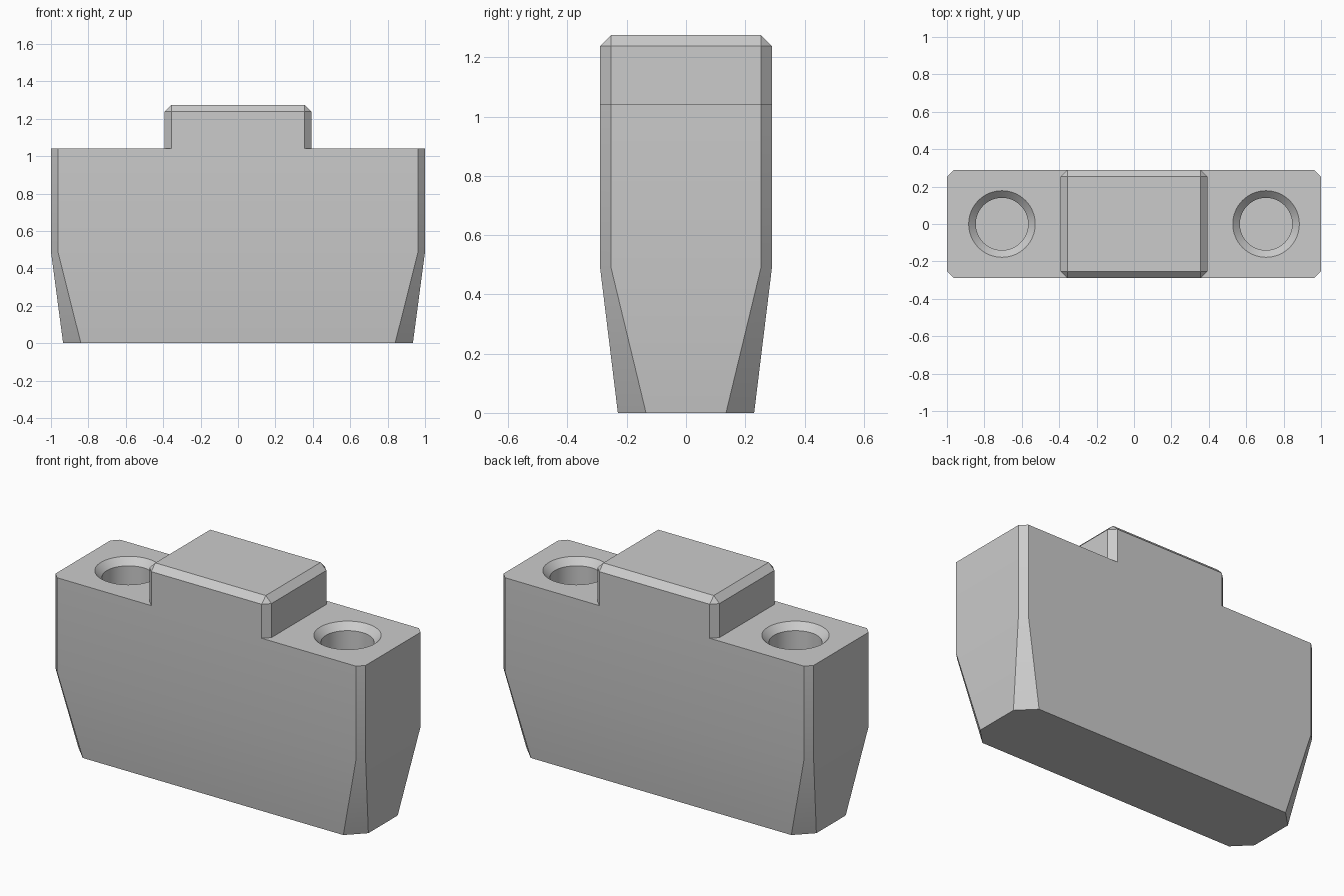
import bpy, bmesh, math

if "Cube" in bpy.data.objects:
    bpy.data.objects.remove(bpy.data.objects["Cube"], do_unlink=True)

# One plain grey material
grey = bpy.data.materials.new("plain grey")
grey.use_nodes = True
colour = (0.6, 0.6, 0.6, 1)
grey.diffuse_color = colour
grey.node_tree.nodes["Principled BSDF"].inputs["Base Color"].default_value = colour

HALF_Y, CHAMFER = 0.29, 0.037
SHOULDER_Z, TOP_Z = 1.04, 1.275
KEY_X = 0.393                      # half width of the raised centre block
SPLIT = KEY_X - CHAMFER


def make_object(name, bm):
    bmesh.ops.recalc_face_normals(bm, faces=bm.faces)
    mesh = bpy.data.meshes.new(name)
    bm.to_mesh(mesh)
    bm.free()
    mesh.materials.append(grey)
    obj = bpy.data.objects.new(name, mesh)
    bpy.context.collection.objects.link(obj)
    return obj


def ring(bm, hx, hy, c, z, split=None):
    """Rectangle with cut corners; split adds points on the long sides."""
    front = [(-(hx - c), -hy), (hx - c, -hy)]
    if split:
        front[1:1] = [(-split, -hy), (split, -hy)]
    half = front + [(hx, c - hy)]
    pts = half + [(-x, -y) for x, y in half]
    # each half ends with one side corner, so add its partner
    n = len(half)
    pts = half + [(hx, hy - c)] + [(-x, -y) for x, y in front] + [(-hx, hy - c), (-hx, c - hy)]
    return [bm.verts.new((x, y, z)) for x, y in pts]


def loft(bm, rings):
    for a, b in zip(rings, rings[1:]):
        n = len(a)
        for i in range(n):
            j = (i + 1) % n
            bm.faces.new((a[i], a[j], b[j], b[i]))


# Tapered body and raised block, welded into one solid
bm = bmesh.new()
body = [ring(bm, 0.935, 0.23, 0.095, 0, SPLIT),
        ring(bm, 1.0, HALF_Y, CHAMFER, 0.49, SPLIT),
        ring(bm, 1.0, HALF_Y, CHAMFER, SHOULDER_Z, SPLIT)]
key = [ring(bm, KEY_X, HALF_Y, CHAMFER, SHOULDER_Z),
       ring(bm, KEY_X, HALF_Y, CHAMFER, TOP_Z - CHAMFER),
       ring(bm, SPLIT, HALF_Y - CHAMFER, 0, TOP_Z)]
loft(bm, body)
loft(bm, key)
bm.faces.new(body[0][::-1])
bm.faces.new(key[-1])
# Shoulders either side of the block
rim, foot = body[-1], key[0]
bm.faces.new(rim[2:8] + [foot[3], foot[2]])
bm.faces.new(rim[8:] + rim[:2] + [foot[7], foot[6]])
bmesh.ops.remove_doubles(bm, verts=bm.verts, dist=0.0005)
bmesh.ops.dissolve_limit(bm, angle_limit=math.radians(0.5), verts=bm.verts, edges=bm.edges)
block = make_object("tapered_block", bm)


# Countersunk blind holes
def hole_cutter(x, sides=64):
    bm = bmesh.new()
    profile = [(0.14, 0.64), (0.14, SHOULDER_Z - 0.038), (0.188, SHOULDER_Z + 0.01)]
    rings = []
    for r, z in profile:
        angles = [2 * math.pi * i / sides for i in range(sides)]
        rings.append([bm.verts.new((x + r * math.cos(a), r * math.sin(a), z)) for a in angles])
    loft(bm, rings)
    bm.faces.new(rings[0][::-1])
    bm.faces.new(rings[-1])
    cutter = make_object("hole_cutter", bm)
    cutter.hide_render = True
    return cutter


bpy.ops.object.select_all(action="DESELECT")
bpy.context.view_layer.objects.active = block
block.select_set(True)
for side in (-1, 1):
    cutter = hole_cutter(side * 0.706)
    mod = block.modifiers.new("hole", "BOOLEAN")
    mod.operation = "DIFFERENCE"
    mod.solver = "EXACT"
    mod.object = cutter
    bpy.ops.object.modifier_apply(modifier=mod.name)
    bpy.data.objects.remove(cutter, do_unlink=True)

bpy.ops.object.shade_smooth_by_angle(angle=math.radians(30))
